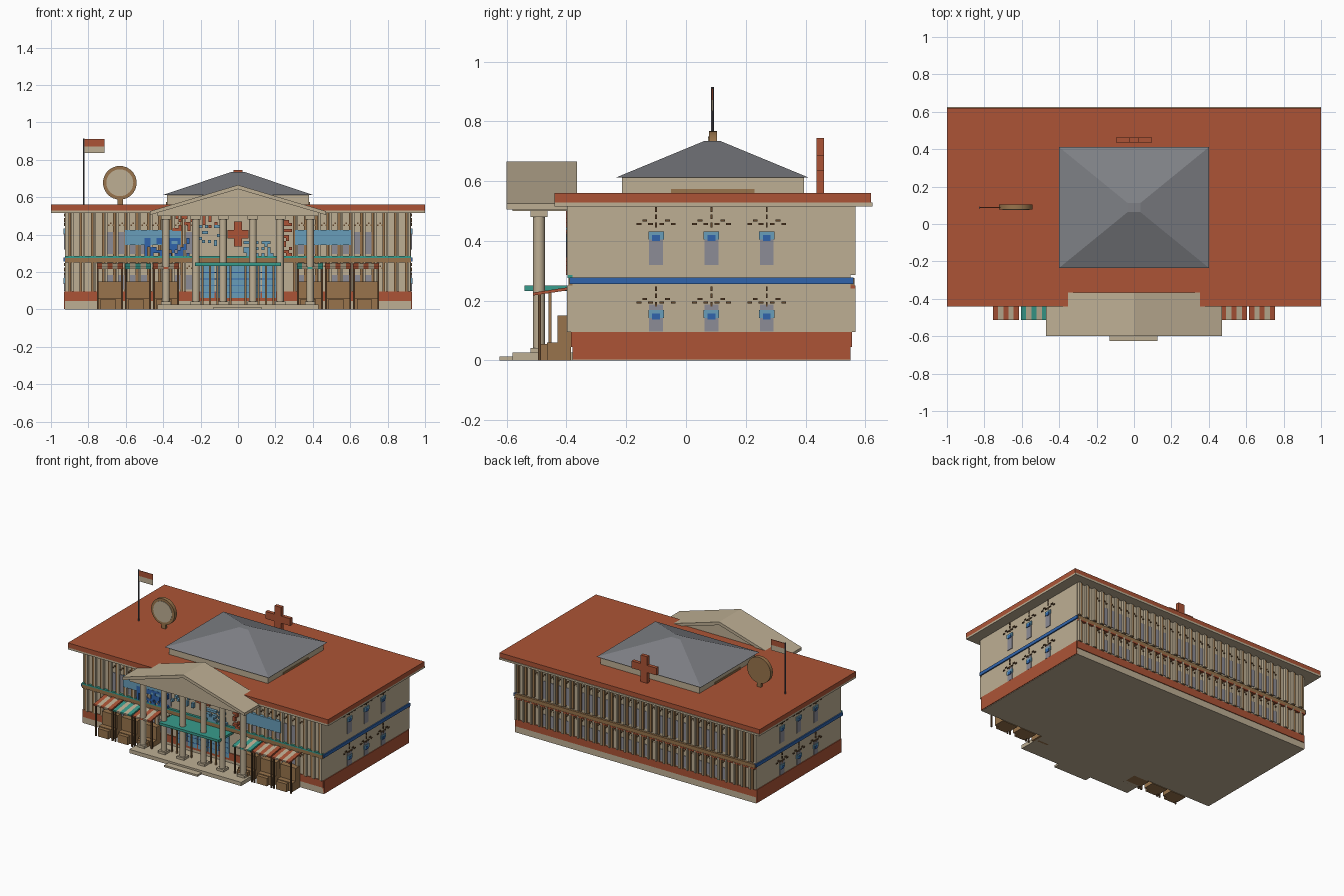
import bpy, bmesh, math, random
from mathutils import Matrix

random.seed(4)
cube = bpy.data.objects.get("Cube")
if cube:
    bpy.data.objects.remove(cube)


def colour(name, r, g, b):
    lin = [((c / 255 + 0.055) / 1.055) ** 2.4 for c in (r, g, b)] + [1]
    m = bpy.data.materials.new(name)
    m.use_nodes = True
    m.diffuse_color = lin
    m.node_tree.nodes["Principled BSDF"].inputs["Base Color"].default_value = lin
    return m


beige = colour("beige stone", 190, 175, 148)
rust = colour("rust red", 172, 84, 54)
slate = colour("slate grey", 126, 128, 133)
brown = colour("wood brown", 152, 116, 76)
dark = colour("dark brown", 100, 72, 45)
blue = colour("deep blue", 48, 100, 172)
sky = colour("light blue", 104, 158, 186)
teal = colour("teal", 56, 156, 140)
glass = colour("window grey", 140, 140, 150)
metal = colour("dark metal", 82, 82, 90)


def finish(name, mat, bm):
    bmesh.ops.recalc_face_normals(bm, faces=bm.faces)
    me = bpy.data.meshes.new(name)
    bm.to_mesh(me)
    bm.free()
    ob = bpy.data.objects.new(name, me)
    bpy.context.collection.objects.link(ob)
    me.materials.append(mat)
    return ob


def boxes(name, mat, items):
    """Each item is x0, x1, y0, y1, z0, z1."""
    bm = bmesh.new()
    for x0, x1, y0, y1, z0, z1 in items:
        mx = Matrix.Translation(((x0 + x1) / 2, (y0 + y1) / 2, (z0 + z1) / 2))
        bmesh.ops.create_cube(bm, size=1, matrix=mx @ Matrix.Diagonal((x1 - x0, y1 - y0, z1 - z0, 1)))
    return finish(name, mat, bm)


def prism(name, mat, pts, y0, y1):
    """Extrude an x, z outline along y."""
    bm = bmesh.new()
    face = bm.faces.new([bm.verts.new((x, y0, z)) for x, z in pts])
    ext = bmesh.ops.extrude_face_region(bm, geom=[face])
    bmesh.ops.translate(bm, vec=(0, y1 - y0, 0), verts=[v for v in ext["geom"] if isinstance(v, bmesh.types.BMVert)])
    return finish(name, mat, bm)


def rods(name, mat, items, sides=12, axis="Z"):
    """Each item is x, y, z centre, radius, length."""
    bm = bmesh.new()
    turn = Matrix.Rotation(math.pi / 2, 4, "X") if axis == "Y" else Matrix()
    for x, y, z, r, h in items:
        bmesh.ops.create_cone(bm, cap_ends=True, segments=sides, radius1=r, radius2=r, depth=h,
                              matrix=Matrix.Translation((x, y, z)) @ turn)
    ob = finish(name, mat, bm)
    ob.select_set(True)
    bpy.context.view_layer.objects.active = ob
    bpy.ops.object.shade_smooth_by_angle()
    ob.select_set(False)


# Wall-mounted box: u runs along the wall, d is how far it stands out
W, FRONT, BACK = 0.925, -0.38, 0.55


def on(side, u0, u1, z0, z1, d):
    return {"front": (u0, u1, FRONT - d, FRONT + 0.01, z0, z1),
            "back": (u0, u1, BACK - 0.01, BACK + d, z0, z1),
            "right": (W - 0.01, W + d, u0, u1, z0, z1),
            "left": (-W - d, -W + 0.01, u0, u1, z0, z1)}[side]


# Main block and roof slab
boxes("main_walls", beige, [(-W, W, FRONT, BACK, 0, 0.53)])
boxes("roof_cornice", beige, [(-1, 1, -0.44, 0.625, 0.515, 0.528)])
boxes("roof_slab", rust, [(-1, 1, -0.44, 0.62, 0.528, 0.56)])

# Plinths and belts
boxes("long_plinths", rust, [on(s, -W, W, 0.045, 0.095, 0.005) for s in ("front", "back")])
boxes("side_plinths", rust, [on(s, FRONT, BACK, 0.003, 0.095, 0.005) for s in ("left", "right")])
boxes("long_belts", brown, [on(s, -W, W, 0.25, 0.275, 0.014) for s in ("front", "back")])
boxes("belt_trim", teal, [on("front", -W, W, 0.275, 0.285, 0.016)])
boxes("back_belt_trim", rust, [on("back", -W, W, 0.24, 0.25, 0.016)])
boxes("side_belts", blue, [on(s, FRONT - 0.01, BACK + 0.01, 0.255, 0.277, 0.008) for s in ("left", "right")])

# Side windows with lintels, centre lines and radiating crowns
panes, lintels, knobs, crowns = [], [], [], []
for s in ("left", "right"):
    for u in (-0.1, 0.085, 0.27):
        for z in (0.097, 0.32):
            panes.append(on(s, u - 0.023, u + 0.023, z, z + 0.09, 0.004))
            h = z + (0.04 if z < 0.2 else 0.08)
            lintels.append(on(s, u - 0.026, u + 0.026, h + 0.005, h + 0.032, 0.007))
            knobs.append(on(s, u - 0.013, u + 0.013, h, h + 0.02, 0.009))
            top = 0.25 if z < 0.2 else 0.515
            crowns += [on(s, u - 0.003, u + 0.003, top - k, top - k + 0.016, 0.006) for k in (0.018, 0.042, 0.07)]
            for k in (-3, -2, -1, 1, 2, 3):
                a, c = u + k * 0.019, h + 0.065 - abs(abs(k) - 2) * 0.012
                crowns.append(on(s, a - 0.008, a + 0.008, c, c + 0.007, 0.006))
boxes("side_window_panes", glass, panes)
boxes("side_window_lintels", sky, lintels)
boxes("side_window_knobs", blue, knobs)
boxes("side_window_crowns", dark, crowns)

# Front and back pilasters, with windows between them
strips, ribs, panes, crowns = [], [], [], []
for s in ("front", "back"):
    for i in range(31):
        u = -0.9 + i * 0.06
        if s == "front" and abs(u) < 0.26:
            continue
        for z0, z1 in ((0.095, 0.25), (0.285, 0.515)):
            strips.append(on(s, u - 0.007, u + 0.007, z0, z1, 0.012))
            ribs.append(on(s, u + 0.01, u + 0.022, z0, z1, 0.018))
            if abs(u) < 0.76:
                hi = z0 + (0.13 if z0 > 0.2 else 0.09)
                if i % 5 != 2:
                    panes.append(on(s, u + 0.022, u + 0.053, z0 + 0.01, hi, 0.004))
                crowns += [on(s, u + 0.024 + k * 0.012, u + 0.032 + k * 0.012, hi + 0.03 + k % 2 * 0.012,
                              hi + 0.038 + k % 2 * 0.012, 0.006) for k in range(3)]
boxes("pilaster_strips", brown, strips)
boxes("pilaster_ribs", beige, ribs)
boxes("long_window_panes", glass, panes)
boxes("long_window_crowns", dark, crowns)

# Front wall signs, entrance glazing and emblem
boxes("wing_signs", sky, [on("front", a, a + 0.3, 0.345, 0.425, 0.02) for a in (-0.605, 0.305)])
boxes("entrance_glass", sky, [on("front", -0.2 + k * 0.082, -0.126 + k * 0.082, 0.06, 0.232, 0.008) for k in range(5)])
boxes("glazing_bars", blue, [on("front", -0.2, 0.2, z, z + 0.004, 0.009) for z in (0.09, 0.125, 0.16, 0.195)])
boxes("wall_cross", rust, [on("front", -0.022, 0.022, 0.335, 0.47, 0.01),
                           on("front", -0.055, 0.055, 0.38, 0.425, 0.01)])


# Mosaic tiles scattered over a patch of the front wall
def mosaic(name, mat, x0, x1, z0, z1, share):
    t = 0.016
    boxes(name, mat, [on("front", x0 + i * t, x0 + (i + 1) * t, z0 + j * t, z0 + (j + 1) * t, 0.021)
                      for i in range(int((x1 - x0) / t)) for j in range(int((z1 - z0) / t))
                      if random.random() < share])


mosaic("blue_mosaic", blue, -0.5, -0.26, 0.285, 0.39, 0.6)
mosaic("sky_mosaic_right", sky, 0.03, 0.22, 0.285, 0.37, 0.4)
mosaic("sky_mosaic_left", sky, -0.24, -0.06, 0.34, 0.46, 0.15)
mosaic("rust_mosaic_right", rust, 0.24, 0.29, 0.285, 0.48, 0.5)
mosaic("rust_mosaic_left", rust, -0.35, -0.1, 0.42, 0.5, 0.35)

# Hipped central roof on its low storey
boxes("roof_storey", beige, [(-0.38, 0.38, -0.215, 0.395, 0.56, 0.612)])
boxes("storey_vents", brown, [(-0.384, 0.384, -0.05, 0.23, 0.56, 0.573)])
bm = bmesh.new()
bmesh.ops.create_cube(bm, size=1)
for v in bm.verts:
    top = v.co.z > 0
    v.co = (v.co.x * (0.07 if top else 0.8), 0.088 + v.co.y * (0.05 if top else 0.645), 0.735 if top else 0.612)
finish("hipped_roof", slate, bm)

# Rooftop cross, disc sign and flag
boxes("rooftop_cross", rust, [(-0.025, 0.025, 0.437, 0.462, 0.56, 0.745), (-0.095, 0.095, 0.437, 0.462, 0.635, 0.685)])
boxes("disc_post", brown, [(-0.645, -0.615, 0.08, 0.1, 0.56, 0.61)])
rods("disc_rim", brown, [(-0.632, 0.09, 0.677, 0.09, 0.026)], 32, "Y")
rods("disc_face", beige, [(-0.632, 0.077, 0.677, 0.072, 0.006)], 32, "Y")
rods("flagpole", metal, [(-0.825, 0.088, 0.737, 0.005, 0.355)], 8)
boxes("flag_top", rust, [(-0.82, -0.715, 0.086, 0.09, 0.872, 0.91)])
boxes("flag_bottom", beige, [(-0.82, -0.715, 0.086, 0.09, 0.835, 0.872)])

# Portico
prism("portico_roof", beige, [(-0.47, 0.505), (-0.47, 0.525), (0, 0.665), (0.47, 0.525), (0.47, 0.505), (0, 0.643)],
      -0.6, -0.365)
prism("pediment", beige, [(-0.43, 0.5), (-0.43, 0.52), (0, 0.648), (0.43, 0.52), (0.43, 0.5)], -0.58, -0.38)
boxes("portico_floor", beige, [(-0.43, 0.43, -0.58, -0.37, 0, 0.026)])
boxes("front_step", beige, [(-0.13, 0.125, -0.625, -0.57, 0, 0.013)])
cols = [-0.385, -0.225, -0.08, 0.08, 0.225, 0.385]
rods("portico_columns", beige, [(x, -0.492, 0.26, 0.02, 0.47) for x in cols], 16)
boxes("column_ends", beige, [(x - 0.028, x + 0.028, -0.52, -0.464, z, z + 0.022) for x in cols for z in (0.02, 0.48)])

# Entrance canopy and slim posts
boxes("entrance_canopy", teal, [(-0.23, 0.23, -0.54, -0.38, 0.233, 0.25)])
boxes("canopy_posts", brown, [(x - 0.005, x + 0.005, -0.46, -0.45, 0.02, 0.233)
                              for x in (-0.19, -0.15, -0.11, -0.04, 0.04, 0.11, 0.15, 0.19)])

# Market stalls along the front, with striped awnings
counters, crates, posts = [], [], []
stripes = {rust: [], teal: [], beige: []}
for n, x in enumerate((-0.685, -0.535, -0.385, 0.385, 0.535, 0.685)):
    counters.append((x - 0.06, x + 0.06, -0.465, -0.385, 0, 0.06))
    crates += [(x - 0.05, x + 0.03, -0.49, -0.43, 0, 0.055), (x - 0.06, x + 0.06, -0.43, -0.385, 0.06, 0.15)]
    posts += [(x + k - 0.005, x + k + 0.005, -0.495, -0.485, 0, 0.22) for k in (-0.065, 0.065)]
    tint = teal if n in (1, 3) else rust
    for k in range(5):
        a = x - 0.07 + k * 0.028
        stripes[beige if k % 2 else tint].append((a, a + 0.028, -0.512, -0.38, 0.222, 0.232))
boxes("stall_counters", brown, counters)
boxes("stall_crates", brown, crates)
boxes("stall_posts", dark, posts)
for mat, items in stripes.items():
    ob = boxes("awning_stripes_" + mat.name.split()[0], mat, items)
    for v in ob.data.vertices:
        v.co.z += 0.015 if v.co.y > -0.45 else -0.005
